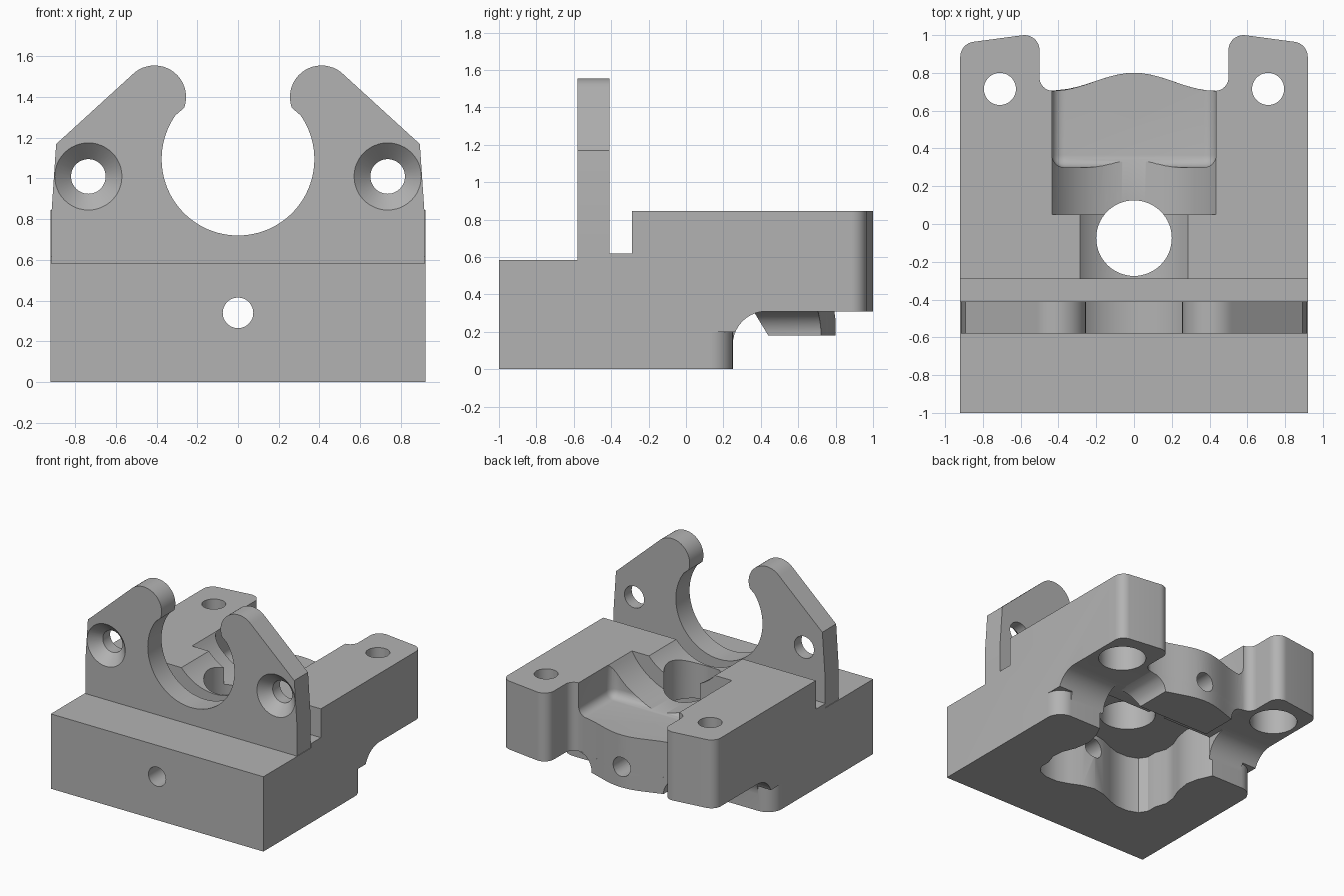
import bpy, bmesh
from math import sin, cos, pi, radians, sqrt

cube = bpy.data.objects.get("Cube")
if cube:
    bpy.data.objects.remove(cube, do_unlink=True)

grey = bpy.data.materials.new("plain_grey")
grey.use_nodes = True
grey.diffuse_color = (0.45, 0.45, 0.45, 1)
grey.node_tree.nodes["Principled BSDF"].inputs["Base Color"].default_value = (0.45, 0.45, 0.45, 1)


def to_object(name, bm):
    bmesh.ops.recalc_face_normals(bm, faces=bm.faces)
    mesh = bpy.data.meshes.new(name)
    bm.to_mesh(mesh)
    bm.free()
    mesh.materials.append(grey)
    obj = bpy.data.objects.new(name, mesh)
    bpy.context.collection.objects.link(obj)
    return obj


def loft(name, rings):
    bm = bmesh.new()
    loops = [[bm.verts.new(p) for p in ring] for ring in rings]
    n = len(loops[0])
    for a, b in zip(loops, loops[1:]):
        for i in range(n):
            j = (i + 1) % n
            bm.faces.new((a[i], a[j], b[j], b[i]))
    bm.faces.new(loops[0])
    bm.faces.new(loops[-1])
    return to_object(name, bm)


def place(axis, pts, t):
    if axis == "x":
        return [(t, a, b) for a, b in pts]
    if axis == "y":
        return [(a, t, b) for a, b in pts]
    return [(a, b, t) for a, b in pts]


def prism(name, axis, pts, lo, hi):
    return loft(name, [place(axis, pts, lo), place(axis, pts, hi)])


def arc(cx, cy, r, a0, a1, n=10):
    return [(cx + r * cos(radians(a0 + (a1 - a0) * i / n)),
             cy + r * sin(radians(a0 + (a1 - a0) * i / n))) for i in range(n + 1)]


def circle(cx, cy, r, n=48):
    return arc(cx, cy, r, 0, 360, n)[:-1]


def rect(x0, y0, x1, y1):
    return [(x0, y0), (x1, y0), (x1, y1), (x0, y1)]


def mirrored(half):
    # The last point of the half lies on the centre line
    return half + [(-a, b) for a, b in reversed(half[:-1])]


def cut(target, cutter):
    cutter.hide_render = True
    mod = target.modifiers.new("cut", "BOOLEAN")
    mod.operation = "DIFFERENCE"
    mod.solver = "EXACT"
    mod.object = cutter
    bpy.ops.object.select_all(action="DESELECT")
    bpy.context.view_layer.objects.active = target
    target.select_set(True)
    bpy.ops.object.modifier_apply(modifier=mod.name)
    bpy.data.objects.remove(cutter, do_unlink=True)


def cut_prism(target, axis, pts, lo, hi):
    cut(target, prism("cutter", axis, pts, lo, hi))


def back_y(x):
    return 0.705 + 0.0475 * (1 + cos(pi * min(abs(x) / 0.43, 1)))


# Main body from its plan outline, with two rear tabs and a bowed back
half = [(0.92, -1)] + arc(0.84, 0.885, 0.08, 0, 80) + arc(0.58, 0.92, 0.08, 80, 180)
half += arc(0.43, 0.775, 0.07, 0, -90)
half += [(0.43 * (1 - i / 12), back_y(0.43 * (1 - i / 12))) for i in range(1, 13)]
body = prism("main_body", "z", mirrored(half), 0, 0.845)

# Low front step and the slot behind the upright plate
cut_prism(body, "x", rect(-1.2, 0.585, -0.41, 1.2), -1.2, 1.2)
cut_prism(body, "x", rect(-0.45, 0.62, -0.29, 1.2), -1.2, 1.2)

# Round cradles running back from the plate
cut_prism(body, "y", circle(0, 1.095, 0.38, 96), -0.5, 0.1)
cut_prism(body, "y", circle(0, 1.095, 0.5, 96), 0.05, 0.4)

# Rear pocket with rounded floor edges
bm = bmesh.new()
bmesh.ops.create_cube(bm, size=1)
for v in bm.verts:
    v.co = (v.co.x * 0.87, 0.3 if v.co.y < 0 else 1.3, 0.59 if v.co.z < 0 else 1.2)


def rounded(edge):
    mid = (edge.verts[0].co + edge.verts[1].co) / 2
    return (mid.z < 0.6 and mid.y < 1.2) or (mid.y < 0.31 and abs(mid.x) > 0.4)


bmesh.ops.bevel(bm, geom=[e for e in bm.edges if rounded(e)], offset=0.065,
                segments=6, profile=0.5, affect="EDGES")
cut(body, to_object("cutter", bm))

# Undercut behind the foot, with a concave fillet
fillet = [(0.25, -0.2), (0.25, 0.13)] + arc(0.43, 0.13, 0.18, 180, 90)[1:]
cut_prism(body, "x", fillet + [(1.3, 0.31), (1.3, -0.2)], -1.2, 1.2)

# Rounded rear corners of the foot
for s in (1, -1):
    corner = arc(0.80, 0.13, 0.12, 0, 90) + [(0.80, 0.4), (1.1, 0.4), (1.1, 0.13)]
    cut_prism(body, "z", [(s * x, y) for x, y in corner], -0.1, 0.2)

# Lobed recess in the underside, open to the rear
lobes = [(0.53, 0.25), (0.48, 0.14), (0.46, 0.04), (0.48, -0.08), (0.52, -0.18),
         (0.53, -0.27), (0.5, -0.36), (0.5, -0.44), (0.46, -0.5), (0.38, -0.53),
         (0.28, -0.53), (0.19, -0.5), (0.1, -0.46), (0, -0.44)]
cut_prism(body, "z", mirrored(lobes), -0.1, 0.45)
cut_prism(body, "x", rect(0.2, -0.1, 0.46, 0.308), -0.5, 0.5)

# Vertical bore and counterbored tab holes
cut_prism(body, "z", circle(0, -0.075, 0.2, 64), -0.2, 1.2)
for s in (1, -1):
    cut_prism(body, "z", circle(s * 0.71, 0.715, 0.085), 0.2, 1.2)
    cut_prism(body, "z", circle(s * 0.71, 0.715, 0.17), 0.2, 0.52)

# Hanging rear boss with flared sides
rings = []
for i in range(9):
    t = i / 8
    flare = 1 - sqrt(max(0, 1 - t * t))
    w, front = 0.31 + 0.13 * flare, 0.44 - 0.08 * t
    back = [(w * (1 - k / 8), back_y(w * (1 - k / 8))) for k in range(17)]
    rings.append(place("z", [(-w, front), (w, front)] + back, 0.18 + 0.132 * t))
boss = loft("rear_boss", rings)

# Lengthwise bore through front wall and boss
for part in (body, boss):
    cut_prism(part, "y", circle(0, 0.34, 0.075), -1.2, 1.2)

# Upright plate with open round jaw
jaw = [(0.915, 0.57), (0.915, 0.845), (0.893, 1.17), (0.87, 1.19)]
jaw += arc(0.41, 1.40, 0.155, 45, 200, 20) + arc(0, 1.095, 0.375, 35, -90, 32)
plate = prism("upright_plate", "y", mirrored(jaw), -0.58, -0.41)

# Countersunk screw holes in the plate
for s in (1, -1):
    profile = ((-0.60, 0.185), (-0.58, 0.165), (-0.50, 0.085), (-0.3, 0.085))
    cut(plate, loft("cutter", [place("y", circle(s * 0.735, 1.01, r), y) for y, r in profile]))

# Smooth shading on curved walls only
bpy.ops.object.select_all(action="DESELECT")
for part in (body, boss, plate):
    part.select_set(True)
bpy.context.view_layer.objects.active = body
bpy.ops.object.shade_smooth_by_angle(angle=radians(30))
